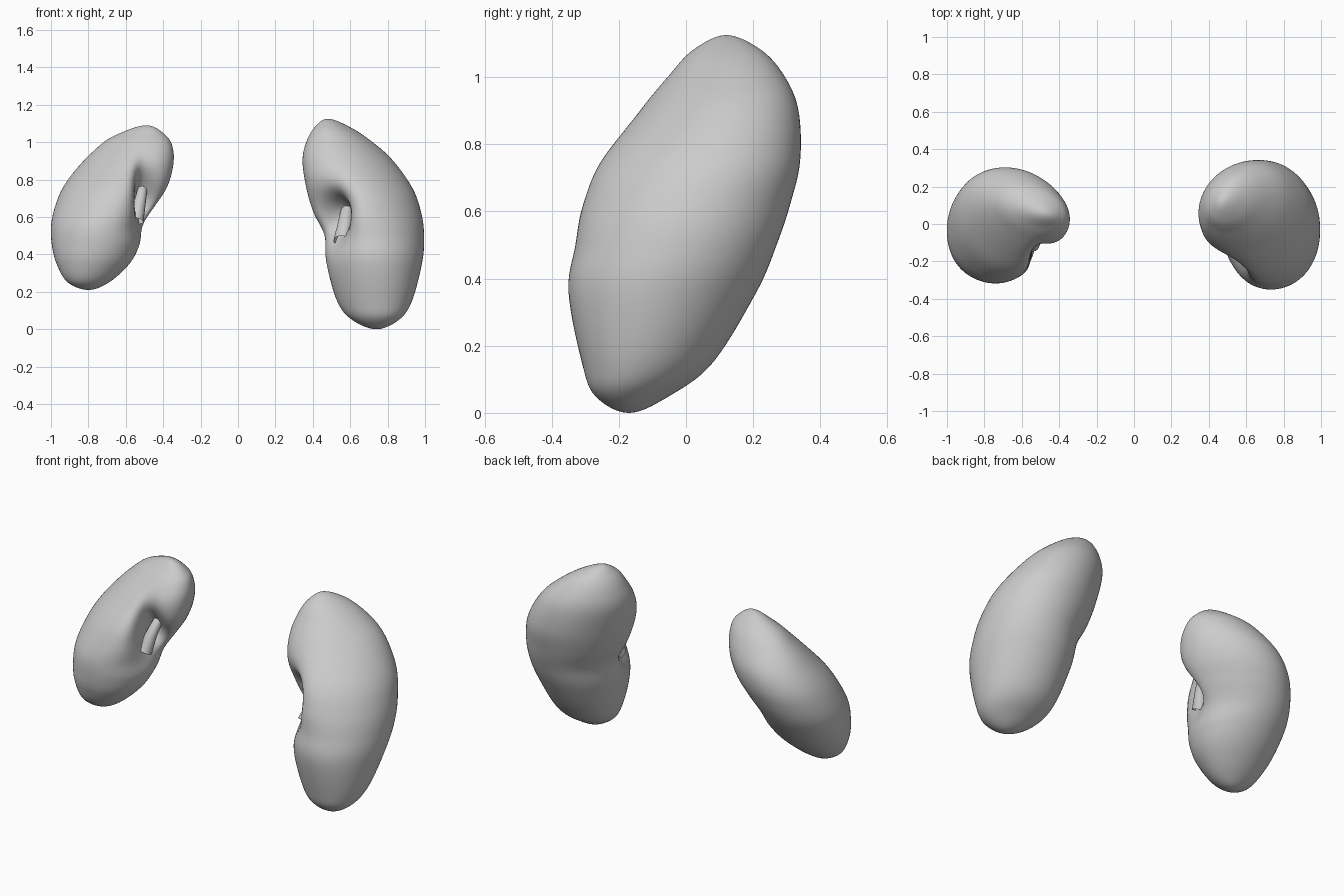
import bpy, bmesh, math
from mathutils import Vector

cube = bpy.data.objects.get("Cube")
if cube:
    bpy.data.objects.remove(cube)

grey = bpy.data.materials.new("soft grey")
grey.use_nodes = True
COLOUR = (0.6, 0.6, 0.6, 1)
grey.diffuse_color = COLOUR
grey.node_tree.nodes["Principled BSDF"].inputs["Base Color"].default_value = COLOUR

SIDES, STEPS = 80, 10


def spline(a, b, c, d, t):
    return [0.5 * (2 * q + (r - p) * t + (2 * p - 5 * q + 4 * r - s) * t * t
            + (3 * q - p - 3 * r + s) * t ** 3) for p, q, r, s in zip(a, b, c, d)]


def mirrored(s):
    # continue a section past its pole, so the end is rounded
    return (s[0], s[2], s[1], s[4], s[3])


def finish(obj):
    obj.data.materials.append(grey)
    bpy.ops.object.select_all(action='DESELECT')
    obj.select_set(True)
    bpy.context.view_layer.objects.active = obj
    bpy.ops.object.shade_smooth_by_angle(angle=math.radians(60))


def kidney(name, sections, lean, dents):
    """Loft sections (z, x0, x1, y0, y1), then press the dents in."""
    s = [mirrored(sections[1])] + sections + [mirrored(sections[-2])]
    levels = [spline(*s[i:i + 4], k / STEPS)
              for i in range(len(s) - 3) for k in range(STEPS)][1:]
    bm = bmesh.new()
    rings = []
    for z, x0, x1, y0, y1 in levels:
        h = (z - sections[0][0]) / (sections[-1][0] - sections[0][0])
        skew = lean[0] + (lean[1] - lean[0]) * h
        ring = []
        for j in range(SIDES):
            t = 2 * math.pi * j / SIDES
            ring.append(bm.verts.new((
                (x0 + x1) / 2 + (x1 - x0) / 2 * math.cos(t),
                (y0 + y1) / 2 + (y1 - y0) / 2 * math.sin(t + skew), z)))
        rings.append(ring)
    for a, b in zip(rings, rings[1:]):
        for j in range(SIDES):
            k = (j + 1) % SIDES
            bm.faces.new((a[j], a[k], b[k], b[j]))
    for ring, end in ((rings[0], sections[0]), (rings[-1], sections[-1])):
        tip = bm.verts.new((end[1], end[3], end[0]))
        for j in range(SIDES):
            bm.faces.new((ring[j], ring[(j + 1) % SIDES], tip))
    for centre, size, push in dents:
        for v in bm.verts:
            d = sum(((p - c) / r) ** 2 for p, c, r in zip(v.co, centre, size))
            v.co += Vector(push) * math.exp(-d)
    bmesh.ops.recalc_face_normals(bm, faces=bm.faces)
    mesh = bpy.data.meshes.new(name)
    bm.to_mesh(mesh)
    bm.free()
    obj = bpy.data.objects.new(name, mesh)
    bpy.context.collection.objects.link(obj)
    finish(obj)


def vessel(name, points):
    # flared open funnel sunk in the hollow; points are (x, y, z, radius)
    curve = bpy.data.curves.new(name, 'CURVE')
    curve.dimensions = '3D'
    curve.bevel_depth = 1
    curve.bevel_resolution = 6
    path = curve.splines.new('BEZIER')
    path.bezier_points.add(len(points) - 1)
    for p, (x, y, z, radius) in zip(path.bezier_points, points):
        p.co = (x, y, z)
        p.radius = radius
        p.handle_left_type = p.handle_right_type = 'AUTO'
    obj = bpy.data.objects.new(name, curve)
    bpy.context.collection.objects.link(obj)
    bpy.ops.object.select_all(action='DESELECT')
    obj.select_set(True)
    bpy.context.view_layer.objects.active = obj
    bpy.ops.object.convert(target='MESH')
    finish(bpy.context.object)


# left kidney: larger and lower
kidney("left_kidney", [
    (0.00, 0.74, 0.74, -0.17, -0.17),
    (0.05, 0.61, 0.86, -0.27, -0.05),
    (0.15, 0.53, 0.93, -0.31, 0.08),
    (0.36, 0.47, 0.985, -0.35, 0.21),
    (0.50, 0.455, 0.995, -0.33, 0.27),
    (0.62, 0.40, 0.98, -0.31, 0.31),
    (0.75, 0.365, 0.935, -0.26, 0.34),
    (0.90, 0.345, 0.83, -0.14, 0.335),
    (1.00, 0.365, 0.72, -0.055, 0.295),
    (1.08, 0.41, 0.60, 0.02, 0.225),
    (1.125, 0.48, 0.48, 0.12, 0.12)],
    (-0.15, 0.25), [
    ((0.45, -0.23, 0.61), (0.13, 0.15, 0.18), (0.05, 0.10, 0)),
    ((0.55, -0.13, 0.60), (0.08, 0.11, 0.11), (0.08, 0.11, 0.03))])

# right kidney: shorter and higher
kidney("right_kidney", [
    (0.21, -0.80, -0.80, -0.15, -0.15),
    (0.25, -0.91, -0.69, -0.24, -0.06),
    (0.35, -0.97, -0.58, -0.295, 0.06),
    (0.45, -0.995, -0.525, -0.315, 0.15),
    (0.55, -1.0, -0.50, -0.315, 0.22),
    (0.65, -0.98, -0.44, -0.29, 0.27),
    (0.75, -0.94, -0.38, -0.25, 0.30),
    (0.85, -0.87, -0.35, -0.18, 0.295),
    (0.95, -0.775, -0.345, -0.10, 0.245),
    (1.03, -0.67, -0.38, -0.025, 0.175),
    (1.09, -0.49, -0.49, 0.06, 0.06)],
    (0.05, -0.3), [
    ((-0.43, -0.20, 0.68), (0.11, 0.14, 0.18), (-0.04, 0.09, 0)),
    ((-0.50, -0.12, 0.72), (0.05, 0.10, 0.14), (-0.05, 0.10, 0))])

# vessels in the hollows
vessel("left_vessel", [
    (0.59, 0.02, 0.68, 0.03), (0.575, -0.08, 0.57, 0.04), (0.56, -0.15, 0.47, 0.05)])
vessel("right_vessel", [
    (-0.50, 0.02, 0.80, 0.02), (-0.52, -0.06, 0.70, 0.03), (-0.545, -0.11, 0.58, 0.04)])
